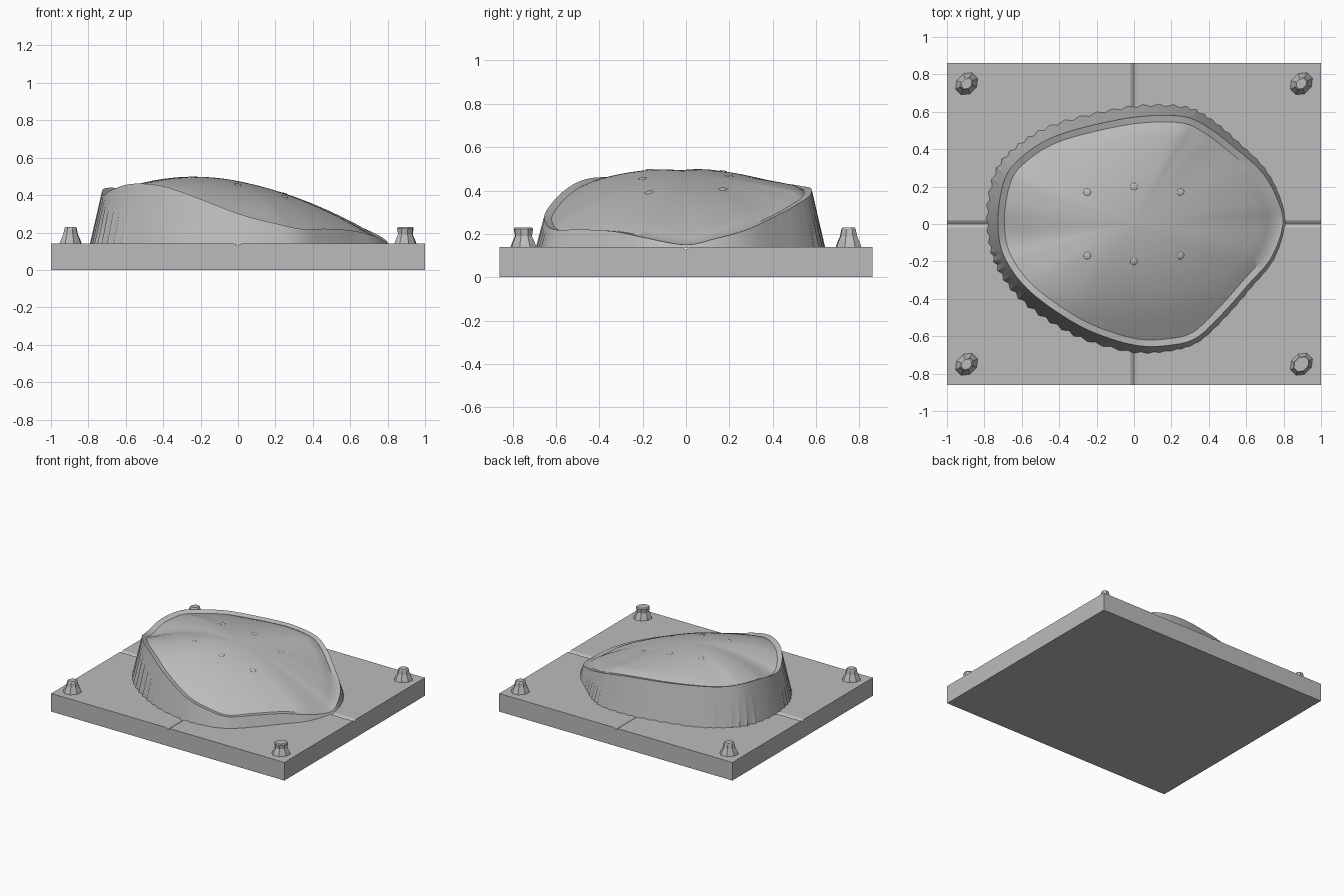
import bpy, bmesh
from math import cos, sin, pi, radians
from mathutils import Vector, Matrix

cube = bpy.data.objects.get("Cube")
if cube:
    bpy.data.objects.remove(cube, do_unlink=True)

PLATE_TOP = 0.14

grey = bpy.data.materials.new("plain grey")
grey.use_nodes = True
colour = (0.5, 0.5, 0.5, 1)
grey.diffuse_color = colour
grey.node_tree.nodes["Principled BSDF"].inputs["Base Color"].default_value = colour


def finish(bm, name, smooth_angle=None):
    bmesh.ops.recalc_face_normals(bm, faces=bm.faces)
    mesh = bpy.data.meshes.new(name)
    bm.to_mesh(mesh)
    bm.free()
    mesh.materials.append(grey)
    obj = bpy.data.objects.new(name, mesh)
    bpy.context.collection.objects.link(obj)
    if smooth_angle:
        bpy.ops.object.select_all(action='DESELECT')
        obj.select_set(True)
        bpy.context.view_layer.objects.active = obj
        bpy.ops.object.shade_smooth_by_angle(angle=radians(smooth_angle))
    return obj


def bridge(bm, lower, upper):
    count = len(lower)
    for i in range(count):
        j = (i + 1) % count
        bm.faces.new((lower[i], lower[j], upper[j], upper[i]))


# Base plate: a slab with a shallow V groove along each centre line
def make_plate(half_x, half_y, groove=0.018, depth=0.012):
    bm = bmesh.new()
    xs = (-half_x, -groove, 0, groove, half_x)
    ys = (-half_y, -groove, 0, groove, half_y)

    def height(x, y):
        return PLATE_TOP - depth if x == 0 or y == 0 else PLATE_TOP

    grid = [[bm.verts.new((x, y, height(x, y))) for y in ys] for x in xs]
    for i in range(len(xs) - 1):
        for j in range(len(ys) - 1):
            bm.faces.new((grid[i][j], grid[i + 1][j], grid[i + 1][j + 1], grid[i][j + 1]))
    result = bmesh.ops.extrude_face_region(bm, geom=bm.faces[:])
    for item in result["geom"]:
        if isinstance(item, bmesh.types.BMVert):
            item.co.z = 0
    finish(bm, "base_plate")


# Locating peg: a flared turned profile squeezed along one diagonal
def make_peg(name, x, y, top_radius):
    bm = bmesh.new()
    profile = ((0.072, PLATE_TOP - 0.01), (0.06, 0.16), (0.045, 0.19),
               (top_radius + 0.006, 0.222), (top_radius, 0.23))
    squeeze = Matrix.Scale(0.8, 3, Vector((1, -1, 0)).normalized())
    rings = []
    for radius, z in profile:
        ring = []
        for k in range(8):
            angle = 2 * pi * (k + 0.5) / 8
            flat = squeeze @ Vector((radius * cos(angle), radius * sin(angle), 0))
            ring.append(bm.verts.new((x + flat.x, y + flat.y, z)))
        rings.append(ring)
    for lower, upper in zip(rings, rings[1:]):
        bridge(bm, lower, upper)
    bm.faces.new(rings[-1])
    bm.faces.new(rings[0])
    finish(bm, name)


def smooth_loop(points, steps):
    """Closed Catmull-Rom curve through the points."""
    points = [Vector(p) for p in points]
    count = len(points)
    loop = []
    for i in range(count):
        a, b, c, d = (points[(i + k) % count] for k in (-1, 0, 1, 2))
        for s in range(steps):
            t = s / steps
            loop.append(0.5 * (2 * b + (c - a) * t + (2 * a - 5 * b + 4 * c - d) * t ** 2
                               + (3 * b - a - 3 * c + d) * t ** 3))
    return loop


# Foot outline of the mould, with the rim height at each point
OUTLINE = (
    (.81, 0, .15), (.78, .15, .18), (.7, .3, .22), (.56, .44, .28), (.42, .56, .34),
    (.28, .63, .38), (.05, .64, .41), (-.2, .6, .42), (-.45, .53, .43), (-.62, .43, .43),
    (-.74, .3, .44), (-.79, .1, .43), (-.78, -.1, .4), (-.73, -.25, .43), (-.62, -.4, .46),
    (-.45, -.53, .45), (-.25, -.63, .39), (0, -.69, .3), (.2, -.68, .25), (.35, -.63, .22),
    (.5, -.49, .22), (.63, -.34, .21), (.75, -.19, .18))

CREST = 0.475     # dome height over the middle
TILT = -0.2       # dome slope along x over the middle


def dome_height(x, edge, t):
    """Quadratic swell from the middle (t=0) out to an edge point (t=1)."""
    bend = edge.z - CREST - TILT * edge.x
    return CREST + TILT * x + bend * t * t


# Mould: fluted wall, rim, shallow channel, then the swelling dome
def make_mould():
    bm = bmesh.new()
    loop = smooth_loop(OUTLINE, 6)
    foot, rim, channel, edges = [], [], [], []
    for i, p in enumerate(loop):
        tangent = loop[(i + 1) % len(loop)] - loop[i - 1]
        inward = Vector((-tangent.y, tangent.x, 0)).normalized()
        tall = p.z - PLATE_TOP
        flute = 0.05 * tall * (i % 2)
        wall = 0.012 + 0.19 * tall

        def inset(amount, z):
            q = p + inward * amount
            q.z = z
            return q

        foot.append(inset(flute, PLATE_TOP - 0.005))
        rim.append(inset(wall, p.z))
        channel.append(inset(wall + 0.035, p.z - 0.008 + 0.012 * p.x))
        edges.append(inset(wall + 0.075, p.z + 0.012 + 0.025 * p.x))

    rings = [foot]
    rings.append([f.lerp(r, 0.75) for f, r in zip(foot, rim)])
    rings += [rim, channel]
    divisions = 14
    for step in range(divisions, 0, -1):
        t = step / divisions
        rings.append([Vector((e.x * t, e.y * t, dome_height(e.x * t, e, t))) for e in edges])

    vert_rings = [[bm.verts.new(p) for p in ring] for ring in rings]
    for lower, upper in zip(vert_rings, vert_rings[1:]):
        bridge(bm, lower, upper)
    middle = bm.verts.new((0, 0, CREST))
    last = vert_rings[-1]
    for i in range(len(last)):
        bm.faces.new((last[i], last[(i + 1) % len(last)], middle))
    bm.faces.new(reversed(vert_rings[0]))
    return finish(bm, "mould_dome", 35)


# Tiny raised dots set into the dome surface
def make_dot(name, x, y, surface):
    bm = bmesh.new()
    hit, spot, normal, _ = surface.ray_cast((x, y, 1), (0, 0, -1))
    place = Matrix.Translation(spot) @ normal.to_track_quat('Z', 'Y').to_matrix().to_4x4()
    bmesh.ops.create_uvsphere(bm, u_segments=10, v_segments=6, radius=0.02,
                              matrix=place @ Matrix.Diagonal((1, 1, 0.25, 1)))
    finish(bm, name, 40)


make_plate(1.0, 0.86)
for side, sx in (("left", 1), ("right", -1)):
    for end, sy in (("front", -1), ("back", 1)):
        blunt = side == "left" and end == "front"
        make_peg(f"{end}_{side}_peg", 0.895 * sx, 0.75 * sy, 0.045 if blunt else 0.032)

mould = make_mould()
bpy.context.view_layer.update()
for column, dx in (("right", -0.25), ("middle", 0), ("left", 0.25)):
    for row, sy in (("front", -1), ("back", 1)):
        make_dot(f"{row}_{column}_dot", dx, sy * (0.2 if dx == 0 else 0.17), mould)
